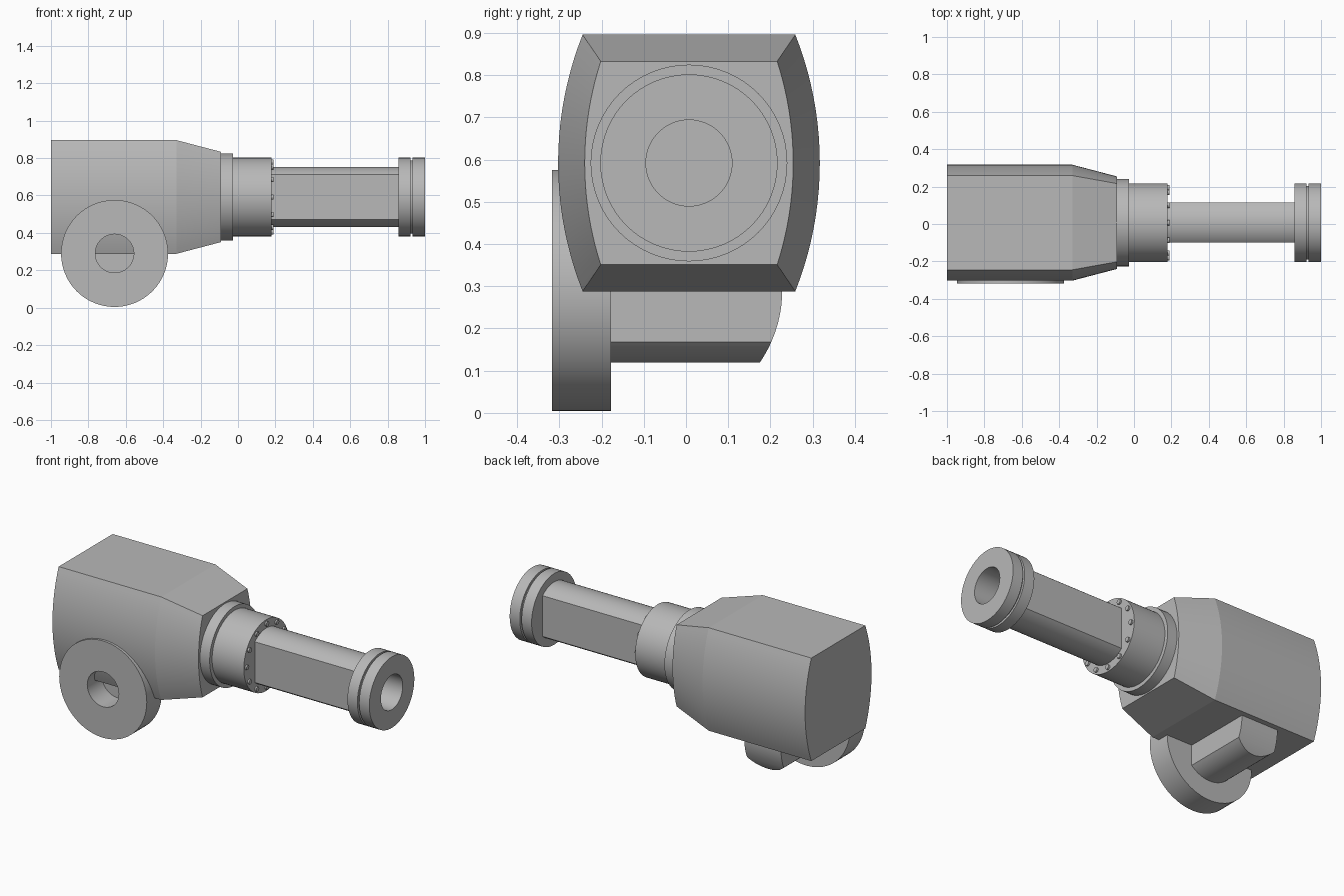
import bpy
import bmesh
from math import acos, asin, cos, sin, pi, radians, sqrt
from mathutils import Vector

if "Cube" in bpy.data.objects:
    bpy.data.objects.remove(bpy.data.objects["Cube"], do_unlink=True)

metal = bpy.data.materials.new("plain_grey")
metal.use_nodes = True
GREY = (0.48, 0.48, 0.48, 1)
metal.diffuse_color = GREY
metal.node_tree.nodes["Principled BSDF"].inputs["Base Color"].default_value = GREY

CY, CZ = 0.007, 0.592      # gun axis
WX, WZ = -0.66, 0.29       # wheel axis


def loft(name, rings, caps="ngon", closed=False):
    """Skin equal-length rings of points into one smooth-by-angle object."""
    bm = bmesh.new()
    loops = [[bm.verts.new(p) for p in ring] for ring in rings]
    n = len(loops[0])
    pairs = list(zip(loops, loops[1:]))
    if closed:
        pairs.append((loops[-1], loops[0]))
    for a, b in pairs:
        for i in range(n):
            j = (i + 1) % n
            bm.faces.new((a[i], a[j], b[j], b[i]))
    if not closed and caps:
        for ring in (loops[0], loops[-1]):
            if caps == "ngon":
                bm.faces.new(ring)
            else:
                for i in range(n // 2 - 1):
                    bm.faces.new((ring[i], ring[i + 1], ring[n - 2 - i], ring[n - 1 - i]))
    bmesh.ops.recalc_face_normals(bm, faces=bm.faces)
    mesh = bpy.data.meshes.new(name)
    bm.to_mesh(mesh)
    bm.free()
    mesh.materials.append(metal)
    obj = bpy.data.objects.new(name, mesh)
    bpy.context.collection.objects.link(obj)
    bpy.ops.object.select_all(action="DESELECT")
    obj.select_set(True)
    bpy.context.view_layer.objects.active = obj
    bpy.ops.object.shade_smooth_by_angle(angle=radians(12))
    return obj


def lathe(name, profile, place, segments=64, closed=False):
    """Turn (along, radius) pairs; place maps (along, u, v) to a point."""
    rings = [[place(a, r * cos(2 * pi * i / segments), r * sin(2 * pi * i / segments))
              for i in range(segments)] for a, r in profile]
    return loft(name, rings, closed=closed)


def gun_axis(a, u, v):
    return Vector((a, CY + u, CZ + v))


def wheel_axis(a, u, v):
    return Vector((WX + u, a, WZ + v))


def flatted_circle(r, w, arc=24, side=10):
    """Circle with two opposite flats at u = +-w, starting at the top."""
    a = acos(w / r)
    h = r * sin(a)
    top = [(r * cos(t), r * sin(t)) for t in
           (a + (pi - 2 * a) * i / (arc - 1) for i in range(arc))]
    left = [(-w, h - 2 * h * i / (side + 1)) for i in range(1, side + 1)]
    half = top + left
    pts = half + [(-u, -v) for u, v in half]
    return pts[arc // 2:] + pts[:arc // 2]


def bulged_section(x, flat_w, full_w, h, steps=20):
    """Flat top and bottom with arched sides."""
    sag = full_w - flat_w
    r = (h * h + sag * sag) / (2 * sag)
    t0 = asin(h / r)
    side = [(full_w - r + r * cos(t), r * sin(t)) for t in
            (-t0 + 2 * t0 * i / steps for i in range(steps + 1))]
    return [gun_axis(x, u, v) for u, v in side + [(-u, -v) for u, v in side]]


# Housing with tapered front
loft("housing", [bulged_section(-1.0, 0.252, 0.31, 0.304),
                 bulged_section(-0.33, 0.252, 0.31, 0.304),
                 bulged_section(-0.09, 0.209, 0.247, 0.241)])

# Stepped collar
lathe("collar", [(-0.12, 0.233), (-0.027, 0.233), (-0.027, 0.21), (0.18, 0.21)], gun_axis)

# Ring of bolts on the collar face
for k in range(12):
    t = 2 * pi * k / 12
    cu, cv = 0.187 * cos(t), 0.187 * sin(t)
    lathe(f"collar_bolt_{k + 1}", [(0.175, 0.014), (0.19, 0.014)],
          lambda a, u, v: gun_axis(a, u + cu, v + cv), segments=12)

# Barrel with flat sides
section = flatted_circle(0.161, 0.107)
loft("barrel", [[gun_axis(x, u, v) for u, v in section] for x in (0.15, 0.9)], caps=None)

# Grooved muzzle ring and its bore
lathe("muzzle", [(0.3, 0.102), (1.0, 0.102), (1.0, 0.21), (0.934, 0.21), (0.934, 0.196),
                 (0.922, 0.196), (0.922, 0.21), (0.857, 0.21), (0.857, 0.104)],
      gun_axis, closed=True)
lathe("bore_end", [(0.29, 0.103), (0.31, 0.103)], gun_axis)

# Side wheel with a central hole
lathe("wheel", [(-0.317, 0.103), (-0.317, 0.286), (-0.178, 0.286), (-0.178, 0.103)],
      wheel_axis, closed=True)

# Axle with flat sides and a rounded far end
section = flatted_circle(0.171, 0.12)
near = [wheel_axis(-0.18, u, v) for u, v in section]
far = [wheel_axis(-0.072 + sqrt(0.3 ** 2 - v * v), u, v) for u, v in section]
loft("axle", [near, far], caps="strips")
